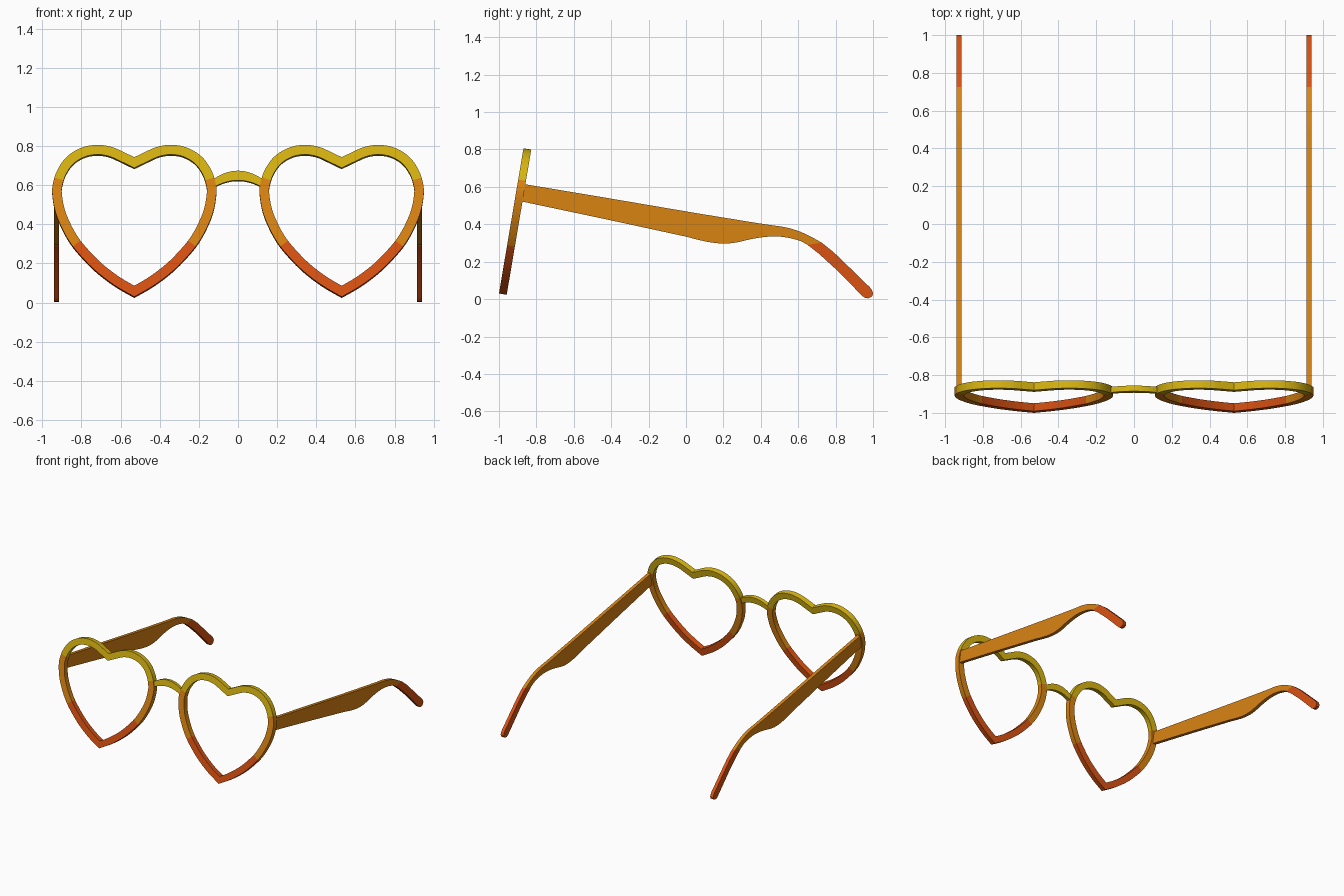
import bpy, bmesh, math
from mathutils import Vector

if "Cube" in bpy.data.objects:
    bpy.data.objects.remove(bpy.data.objects["Cube"])

# Flat colours
def material(name, rgb):
    m = bpy.data.materials.new(name)
    m.diffuse_color = (*rgb, 1)
    m.use_nodes = True
    m.node_tree.nodes["Principled BSDF"].inputs["Base Color"].default_value = m.diffuse_color
    return m

MATS = [material("yellow", (0.69, 0.46, 0.006)),
        material("orange", (0.70, 0.23, 0.006)),
        material("red_orange", (0.70, 0.085, 0.006))]

# The front leans back: points on its front plane, pushed in by a depth
LEAN = math.atan(0.169)
def on_front(x, z, depth):
    return Vector((x, -1 + (z - 0.03) * math.tan(LEAN) + depth * math.cos(LEAN),
                   z - depth * math.sin(LEAN)))

def spline(pts, n):
    """Catmull-Rom curve through points of any dimension."""
    p = [pts[0]] + pts + [pts[-1]]
    out = []
    for i in range(1, len(p) - 2):
        for k in range(n):
            t = k / n
            out.append(tuple(0.5 * (2 * b + (c - a) * t + (2*a - 5*b + 4*c - d) * t*t
                                    + (3*b - a - 3*c + d) * t**3)
                             for a, b, c, d in zip(*p[i-1:i+3])))
    return out + [tuple(pts[-1])]

def loft(name, rings, closed, colour):
    """Skin a row of four-sided rings; colour(index) picks the material."""
    bm = bmesh.new()
    vs = [[bm.verts.new(c) for c in r] for r in rings]
    n = len(vs)
    for i in range(n if closed else n - 1):
        a, b = vs[i], vs[(i + 1) % n]
        for k in range(4):
            f = bm.faces.new((a[k], a[(k+1) % 4], b[(k+1) % 4], b[k]))
            f.material_index = colour(i)
    if not closed:
        bm.faces.new(vs[0]).material_index = colour(0)
        bm.faces.new(vs[-1]).material_index = colour(n - 2)
    bmesh.ops.recalc_face_normals(bm, faces=bm.faces)
    me = bpy.data.meshes.new(name)
    bm.to_mesh(me)
    bm.free()
    for m in MATS:
        me.materials.append(m)
    ob = bpy.data.objects.new(name, me)
    bpy.context.collection.objects.link(ob)
    bpy.context.view_layer.objects.active = ob
    ob.select_set(True)
    bpy.ops.object.shade_smooth_by_angle(angle=math.radians(30))
    ob.select_set(False)

# Heart outline: half profile from cleft to tip, mirrored to a closed loop
half = spline([(0, .743), (.05, .767), (.1, .79), (.145, .802), (.19, .806), (.25, .798),
               (.308, .773), (.355, .735), (.392, .68), (.412, .625), (.42, .565), (.405, .47),
               (.372, .385), (.327, .305), (.27, .235), (.195, .16), (.1, .088), (0, .03)], 4)
outer = [Vector(p) for p in half + [(-x, z) for x, z in half[-2:0:-1]]]
WIDTH, DEPTH = 0.049, 0.042
inner = []
for i, p in enumerate(outer):
    d1 = (p - outer[i - 1]).normalized()
    d2 = (outer[(i + 1) % len(outer)] - p).normalized()
    n1, n2 = Vector((d1.y, -d1.x)), Vector((d2.y, -d2.x))
    m = (n1 + n2).normalized()
    inner.append(p + m * WIDTH / m.dot(n1))

def rim_colour(i):
    j = (i + 1) % len(outer)
    z = (outer[i].y + outer[j].y + inner[i].y + inner[j].y) / 4
    return 0 if z > 0.635 else 1 if z > 0.305 else 2

# Arm: (top y, top z, bottom y, bottom z) stations from hinge to tip
straight = [(-.872, .616, -.888, .524), (-.4, .537, -.42, .425)]
bend = spline([(0, .469, 0, .334), (.12, .449, .11, .307), (.2, .436, .2, .297),
               (.28, .423, .27, .303), (.36, .41, .35, .321), (.45, .396, .43, .333),
               (.52, .386, .5, .334), (.59, .368, .56, .325), (.66, .338, .61, .311),
               (.725, .302, .65, .29)], 3)
tip = [(.79, .25, .71, .243), (.87, .173, .8, .161), (.983, .063, .93, .03),
       (.995, .047, .943, .016), (1, .03, .958, .006), (.995, .014, .975, .004)]
arm = straight + bend + tip
tip_start = len(straight + bend) - 1

for side, s in (("left", -1), ("right", 1)):
    # Heart rim
    cx = 0.53 * s
    loft(side + "_heart_rim",
         [[on_front(cx + o.x, o.y, 0), on_front(cx + i.x, i.y, 0),
           on_front(cx + i.x, i.y, DEPTH), on_front(cx + o.x, o.y, DEPTH)]
          for o, i in zip(outer, inner)], True, rim_colour)
    # Temple arm
    xi, xo = 0.914 * s, 0.941 * s
    loft(side + "_temple_arm",
         [[(xi, a, b), (xo, a, b), (xo, c, d), (xi, c, d)] for a, b, c, d in arm],
         False, lambda i: 2 if i >= tip_start else 1)

# Arched nose bridge
rings = []
for k in range(17):
    x = -0.136 + 0.272 * k / 16
    top, low = 0.675 - 2.7 * x * x, 0.626 - 2.3 * x * x
    rings.append([on_front(x, top, .006), on_front(x, low, .006),
                  on_front(x, low, .036), on_front(x, top, .036)])
loft("nose_bridge", rings, False, lambda i: 0)
